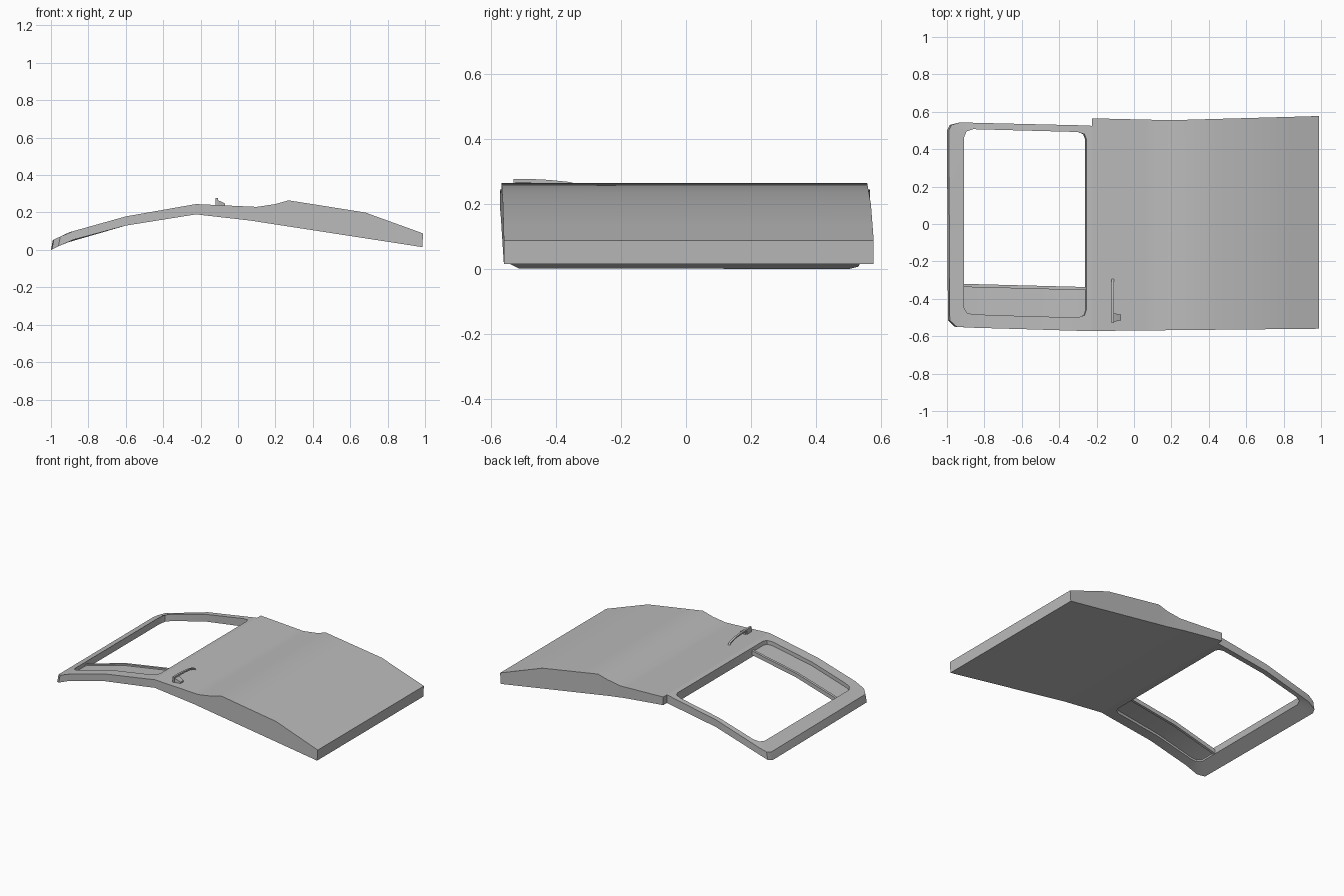
import bpy, bmesh
from math import radians

cube = bpy.data.objects.get("Cube")
if cube:
    bpy.data.objects.remove(cube)

grey = bpy.data.materials.new("light_grey")
grey.use_nodes = True
COLOUR = (0.5, 0.5, 0.5, 1)
grey.diffuse_color = COLOUR
grey.node_tree.nodes["Principled BSDF"].inputs["Base Color"].default_value = COLOUR

# Side profile of the door: outer skin and inner skin heights along x
SKIN = [(-1, .048), (-.9, .095), (-.6, .179), (-.225, .245), (.1, .23), (.2, .245),
        (.27, .265), (.68, .2), (.99, .088)]
INNER = [(-1, 0), (-.9, .049), (-.6, .13), (-.225, .19), (.065, .157), (.985, .015)]


def height(profile, x):
    """Linear interpolation along a profile."""
    for (x0, z0), (x1, z1) in zip(profile, profile[1:]):
        if x <= x1:
            break
    return z0 + (z1 - z0) * (x - x0) / (x1 - x0)


def finish(name, bm):
    bmesh.ops.recalc_face_normals(bm, faces=bm.faces)
    mesh = bpy.data.meshes.new(name)
    bm.to_mesh(mesh)
    bm.free()
    mesh.materials.append(grey)
    obj = bpy.data.objects.new(name, mesh)
    bpy.context.collection.objects.link(obj)
    bpy.ops.object.select_all(action='DESELECT')
    obj.select_set(True)
    bpy.context.view_layer.objects.active = obj
    bpy.ops.object.shade_smooth_by_angle(angle=radians(25))
    return obj


def loft(name, sections, ring=False):
    """Skin closed cross-sections; cap the ends, or close into a ring."""
    bm = bmesh.new()
    rows = [[bm.verts.new(p) for p in s] for s in sections]
    n = len(rows[0])
    pairs = list(zip(rows, rows[1:]))
    if ring:
        pairs.append((rows[-1], rows[0]))
    else:
        bm.faces.new(rows[0])
        bm.faces.new(rows[-1])
    for a, b in pairs:
        for i in range(n):
            j = (i + 1) % n
            bm.faces.new((a[i], a[j], b[j], b[i]))
    return finish(name, bm)


# Lower door body
body = []
for x in (-.225, .065, .1, .2, .27, .45, .68, .85, .99):
    front = -.572 + .01 * (x + .225)
    back = .565 - .024 * (x + .225) if x < .2 else .555 + .028 * (x - .2)
    low_x = min(x, .985)
    lo, hi = height(INNER, low_x), height(SKIN, x)
    body.append([(x, front, hi), (x, back, hi), (low_x, back, lo), (low_x, front, lo)])
loft("door_body", body)

# Window frame: matching outer and inner outline points
OUTER = [(-.225, -.572), (-.25, -.572), (-.3, -.571), (-.6, -.562), (-.88, -.554), (-.95, -.549),
         (-.985, -.515), (-.99, .5), (-.975, .53), (-.93, .543), (-.6, .535), (-.3, .528),
         (-.25, .526), (-.225, .525)]
HOLE = [(-.255, -.46), (-.265, -.488), (-.3, -.5), (-.6, -.492), (-.86, -.483), (-.893, -.475),
        (-.91, -.445), (-.91, .46), (-.895, .495), (-.86, .507), (-.6, .5), (-.3, .492),
        (-.265, .48), (-.255, .455)]
frame = []
for (ox, oy), (ix, iy) in zip(OUTER, HOLE):
    low_x = ox - .01 if ox < -.94 else ox
    hole_x = ix - .007 if ix > -.27 else ix
    frame.append([(ox, oy, height(SKIN, ox)), (ix, iy, height(SKIN, ix)),
                  (hole_x, iy, height(INNER, hole_x)), (low_x, oy, height(INNER, low_x))])
loft("window_frame", frame, ring=True)


def strip(name, front, back, top_drop, low_drop):
    """Bar across the window that follows the bend of the skin."""
    sections = []
    for x in (-.912, -.9, -.6, -.252):
        z, skew = height(SKIN, x), -.026 * (x + .91)
        sections.append([(x, front + skew, z - top_drop), (x, back + skew, z - top_drop),
                         (x, back + skew, z - low_drop), (x, front + skew, z - low_drop)])
    loft(name, sections)


strip("fixed_window_panel", -.495, -.335, .026, .034)
strip("window_divider", -.337, -.32, .016, .044)

# Door handle: curved grip bar, mounting foot and lock wedge
GRIP = [(-.53, .277, .012), (-.48, .277, .012), (-.42, .274, .01), (-.36, .268, .009),
        (-.31, .256, .009), (-.29, .236, .009)]
loft("handle_grip", [[(-.121, y, z), (-.108, y, z), (-.108, y, z - t), (-.121, y, z - t)]
                     for y, z, t in GRIP])
loft("handle_foot", [[(-.119, y, .27), (-.108, y, .27), (-.108, y, .235), (-.119, y, .235)]
                     for y in (-.53, -.485)])
loft("handle_lock", [[(x, -.525 + i, z), (x, -.475 - i, z), (x, -.475 - i, .232), (x, -.525 + i, .232)]
                     for x, z, i in ((-.112, .268, 0), (-.09, .258, .006), (-.07, .248, .01))])
